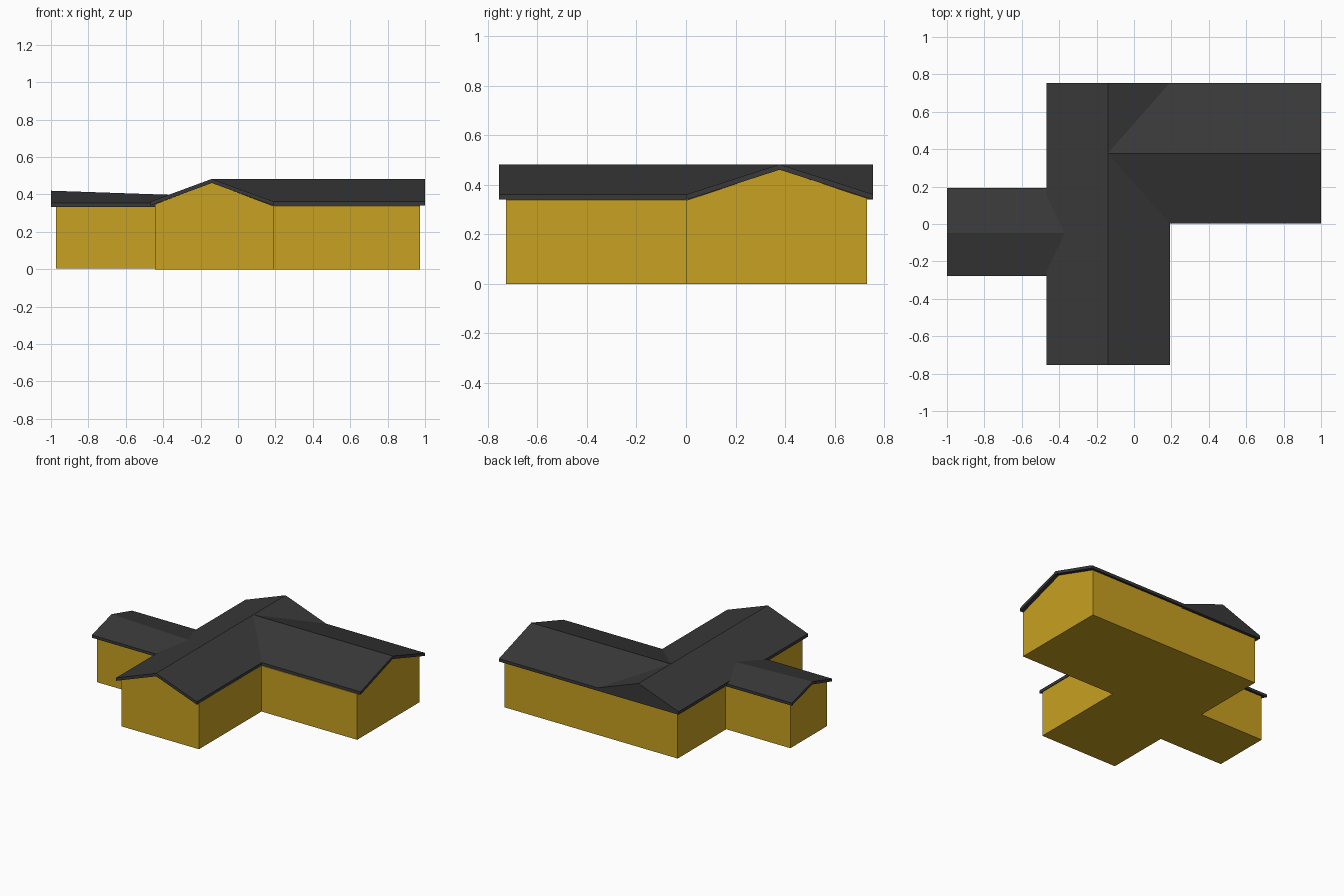
import bpy

if "Cube" in bpy.data.objects:
    bpy.data.objects.remove(bpy.data.objects["Cube"])


def material(name, color):
    m = bpy.data.materials.new(name)
    m.diffuse_color = (*color, 1)
    m.use_nodes = True
    m.node_tree.nodes["Principled BSDF"].inputs["Base Color"].default_value = m.diffuse_color
    return m


WALL = material("ochre wall", (0.58, 0.355, 0.015))
ROOF = material("charcoal roof", (0.04, 0.04, 0.04))


def loft(name, ring_a, ring_b, mat):
    """Solid between two matching end profiles."""
    n = len(ring_a)
    faces = [tuple(range(n)), tuple(range(2 * n - 1, n - 1, -1))]
    faces += [(i, i + n, (i + 1) % n + n, (i + 1) % n) for i in range(n)]
    me = bpy.data.meshes.new(name)
    me.from_pydata(list(ring_a) + list(ring_b), [], faces)
    me.materials.append(mat)
    ob = bpy.data.objects.new(name, me)
    bpy.context.collection.objects.link(ob)
    # consistent outward normals
    import bmesh
    bm = bmesh.new()
    bm.from_mesh(me)
    bmesh.ops.recalc_face_normals(bm, faces=bm.faces)
    bm.to_mesh(me)
    bm.free()
    return ob


def gable(lo, mid, hi, z_lo, z_peak, z_hi, base):
    """Pentagon wall profile with a ridge point."""
    return [(lo, base), (hi, base), (hi, z_hi), (mid, z_peak), (lo, z_lo)]


def chevron(lo, mid, hi, eave, peak, t):
    """Folded roof slab profile of thickness t."""
    return [(lo, eave - t), (mid, peak - t), (hi, eave - t),
            (hi, eave), (mid, peak), (lo, eave)]


def along_y(profile, y):
    return [(u, y, z) for u, z in profile]


def along_x(profile, x):
    return [(x, u, z) for u, z in profile]


# Main block, running front to back
p = gable(-0.443, -0.14, 0.19, 0.348, 0.462, 0.338, 0)
loft("main_walls", along_y(p, -0.727), along_y(p, 0.73), WALL)
p = chevron(-0.468, -0.14, 0.192, 0.362, 0.483, 0.022)
loft("main_roof", along_y(p, -0.755), along_y(p, 0.755), ROOF)
# Closed dark gable at the back end
p = gable(-0.468, -0.14, 0.192, 0.362, 0.483, 0.362, 0.34)
loft("back_gable", along_y(p, 0.732), along_y(p, 0.755), ROOF)

# Right wing
p = gable(0.003, 0.378, 0.73, 0.338, 0.462, 0.346, 0)
loft("right_wing_walls", along_x(p, -0.1), along_x(p, 0.972), WALL)
p = chevron(0.003, 0.378, 0.755, 0.362, 0.483, 0.022)
loft("right_wing_roof", along_x(p, -0.139), along_x(p, 1.0), ROOF)

# Left wing, ridge rising slightly toward the outer end
lo, mid, hi = -0.255, -0.047, 0.17
loft("left_wing_walls",
     along_x(gable(lo, mid, hi, 0.338, 0.398, 0.338, 0.004), -0.972),
     along_x(gable(lo, mid, hi, 0.338, 0.378, 0.338, 0.004), -0.40), WALL)
loft("left_wing_roof",
     along_x(chevron(-0.278, mid, 0.193, 0.354, 0.420, 0.02), -1.0),
     along_x(chevron(-0.278, mid, 0.193, 0.354, 0.398, 0.02), -0.365), ROOF)
